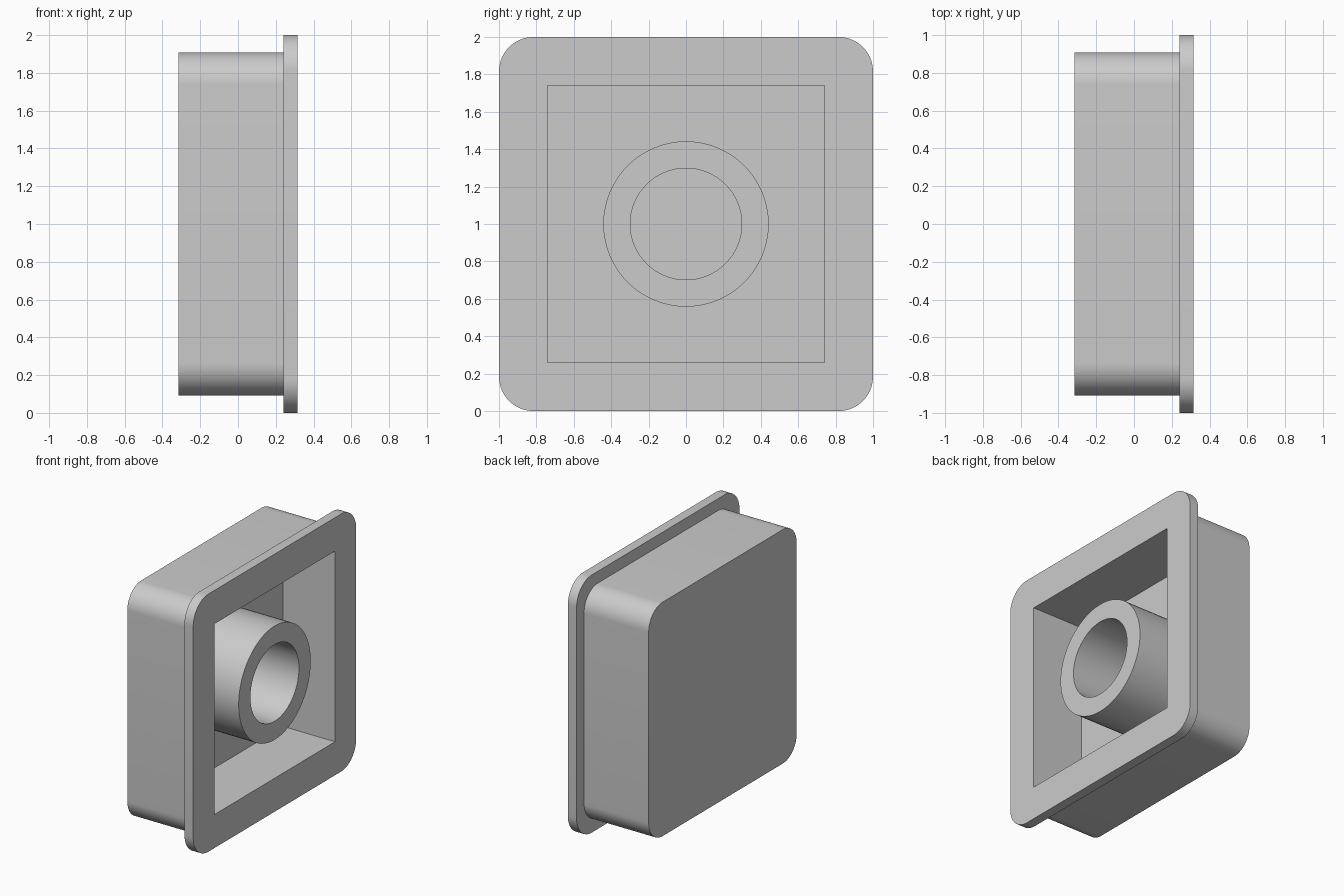
import bpy, bmesh, math

old = bpy.data.objects.get("Cube")
if old:
    bpy.data.objects.remove(old, do_unlink=True)

FRONT, LIP, FLOOR, BACK = 0.315, 0.24, -0.13, -0.315
CORNER_STEPS = 16

grey = bpy.data.materials.new("light_grey")
grey.use_nodes = True
colour = (0.6, 0.6, 0.6, 1)
grey.diffuse_color = colour
grey.node_tree.nodes["Principled BSDF"].inputs["Base Color"].default_value = colour


def section(x, half, radius):
    """Rounded square across the x axis; radius 0 gives a sharp square, radius = half a circle."""
    points = []
    for corner in range(4):
        mid = math.radians(45 + 90 * corner)
        cy = math.copysign(half - radius, math.cos(mid))
        cz = math.copysign(half - radius, math.sin(mid))
        for step in range(CORNER_STEPS + 1):
            a = math.radians(90 * (corner + step / CORNER_STEPS))
            points.append((x, cy + radius * math.cos(a), 1 + cz + radius * math.sin(a)))
    return points


def loft(name, sections, ring=False):
    """Skin the sections; cap both ends, or join the last to the first."""
    bm = bmesh.new()
    loops = [[bm.verts.new(p) for p in s] for s in sections]
    pairs = list(zip(loops, loops[1:]))
    if ring:
        pairs.append((loops[-1], loops[0]))
    else:
        bm.faces.new(loops[0])
        bm.faces.new(loops[-1])
    for a, b in pairs:
        for i in range(len(a)):
            j = (i + 1) % len(a)
            bm.faces.new((a[i], a[j], b[j], b[i]))
    bmesh.ops.remove_doubles(bm, verts=bm.verts, dist=1e-5)
    bmesh.ops.recalc_face_normals(bm, faces=bm.faces)
    mesh = bpy.data.meshes.new(name)
    bm.to_mesh(mesh)
    bm.free()
    mesh.materials.append(grey)
    obj = bpy.data.objects.new(name, mesh)
    bpy.context.collection.objects.link(obj)
    bpy.ops.object.select_all(action='DESELECT')
    obj.select_set(True)
    bpy.context.view_layer.objects.active = obj
    bpy.ops.object.shade_smooth_by_angle(angle=math.radians(30))
    return obj


# Hollow cap: closed back, body wall, flange, square cavity
loft("cap_shell", [
    section(BACK, 0.908, 0.17),
    section(LIP, 0.908, 0.17),
    section(LIP, 1.0, 0.185),
    section(FRONT, 1.0, 0.185),
    section(FRONT, 0.74, 0),
    section(FLOOR, 0.74, 0),
])

# Central tube, seated in the cavity floor and flush with the flange
seat = FLOOR - 0.02
loft("centre_tube", [
    section(seat, 0.442, 0.442),
    section(FRONT, 0.442, 0.442),
    section(FRONT, 0.298, 0.298),
    section(seat, 0.298, 0.298),
], ring=True)
